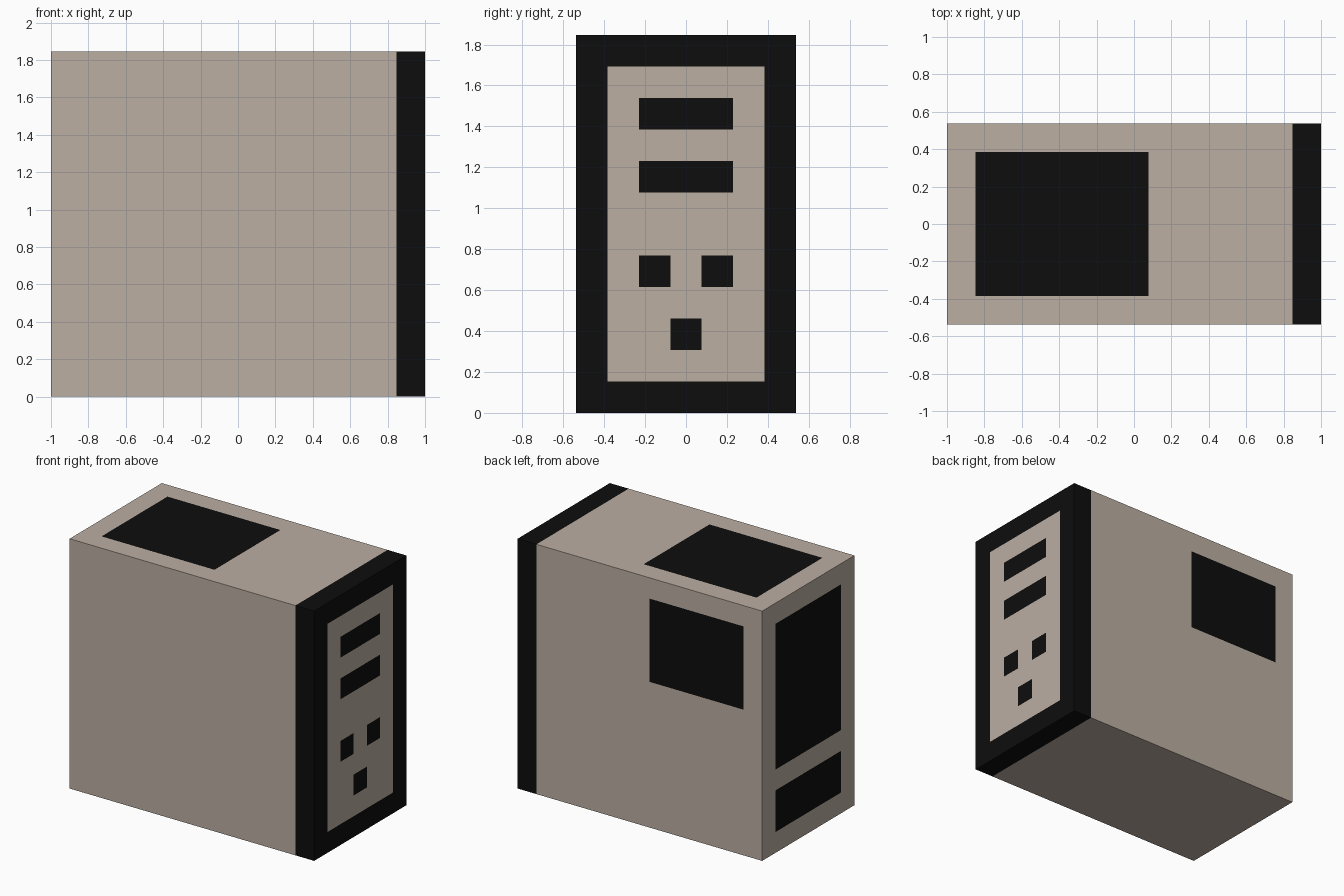
import bpy, bmesh
from mathutils import Vector

if "Cube" in bpy.data.objects:
    bpy.data.objects.remove(bpy.data.objects["Cube"])

U = 2 / 13                      # design unit: the case is 13 x 7 x 12 units
OFFSET = Vector((-6.5, 0, 0))   # x is counted from the rear, y from the middle


def material(name, rgb):
    m = bpy.data.materials.new(name)
    m.diffuse_color = (*rgb, 1)
    m.use_nodes = True
    m.node_tree.nodes["Principled BSDF"].inputs["Base Color"].default_value = m.diffuse_color
    return m


BEIGE = material("warm beige", (0.50, 0.425, 0.363))
BLACK = material("black", (0.004, 0.004, 0.004))


def paint_panel(bm, normal, a, b, lo, hi, slot):
    """Cut a rectangle into one side, on axes a and b, and colour it."""
    def side():
        return [f for f in bm.faces if f.normal.dot(normal) > 0.9]
    for axis, value in ((a, lo[0]), (a, hi[0]), (b, lo[1]), (b, hi[1])):
        faces = side()
        edges = {e for f in faces for e in f.edges}
        verts = {v for f in faces for v in f.verts}
        point, cut = Vector(), Vector()
        point[axis], cut[axis] = value, 1
        bmesh.ops.bisect_plane(bm, geom=list(verts) + list(edges) + faces, dist=1e-4,
                               plane_co=point, plane_no=cut)
        bm.normal_update()
    for f in side():
        c = f.calc_center_median()
        if lo[0] < c[a] < hi[0] and lo[1] < c[b] < hi[1]:
            f.material_index = slot


def box_part(name, x0, x1, open_side, slot, panels):
    bm = bmesh.new()
    bmesh.ops.create_cube(bm, size=1)
    for v in bm.verts:
        v.co = Vector((x0 + (v.co.x + 0.5) * (x1 - x0), v.co.y * 7, (v.co.z + 0.5) * 12))
    bm.normal_update()
    # the hidden joint between case and bezel stays open
    bmesh.ops.delete(bm, geom=[f for f in bm.faces if f.normal.x * open_side > 0.9],
                     context='FACES_ONLY')
    for f in bm.faces:
        f.material_index = slot
    for panel in panels:
        paint_panel(bm, *panel)
    for v in bm.verts:
        v.co = (v.co + OFFSET) * U
    mesh = bpy.data.meshes.new(name)
    bm.to_mesh(mesh)
    bm.free()
    mesh.materials.append(BEIGE)
    mesh.materials.append(BLACK)
    obj = bpy.data.objects.new(name, mesh)
    bpy.context.collection.objects.link(obj)


X, Y, Z = 0, 1, 2
front, rear = Vector((1, 0, 0)), Vector((-1, 0, 0))
left, top = Vector((0, 1, 0)), Vector((0, 0, 1))

# Case with top vent, side vent and two rear panels
box_part("computer_case", 0, 12, 1, 0, [
    (top, X, Y, (1, -2.5), (7, 2.5), 1),
    (left, X, Z, (1, 7), (6, 11), 1),
    (rear, Y, Z, (-2.5, 4), (2.5, 11), 1),
    (rear, Y, Z, (-2.5, 1), (2.5, 3), 1),
])

# Black bezel with beige face plate, two drive slots and three buttons
box_part("front_bezel", 12, 13, -1, 1, [
    (front, Y, Z, (-2.5, 1), (2.5, 11), 0),
    (front, Y, Z, (-1.5, 9), (1.5, 10), 1),
    (front, Y, Z, (-1.5, 7), (1.5, 8), 1),
    (front, Y, Z, (-1.5, 4), (-0.5, 5), 1),
    (front, Y, Z, (0.5, 4), (1.5, 5), 1),
    (front, Y, Z, (-0.5, 2), (0.5, 3), 1),
])
